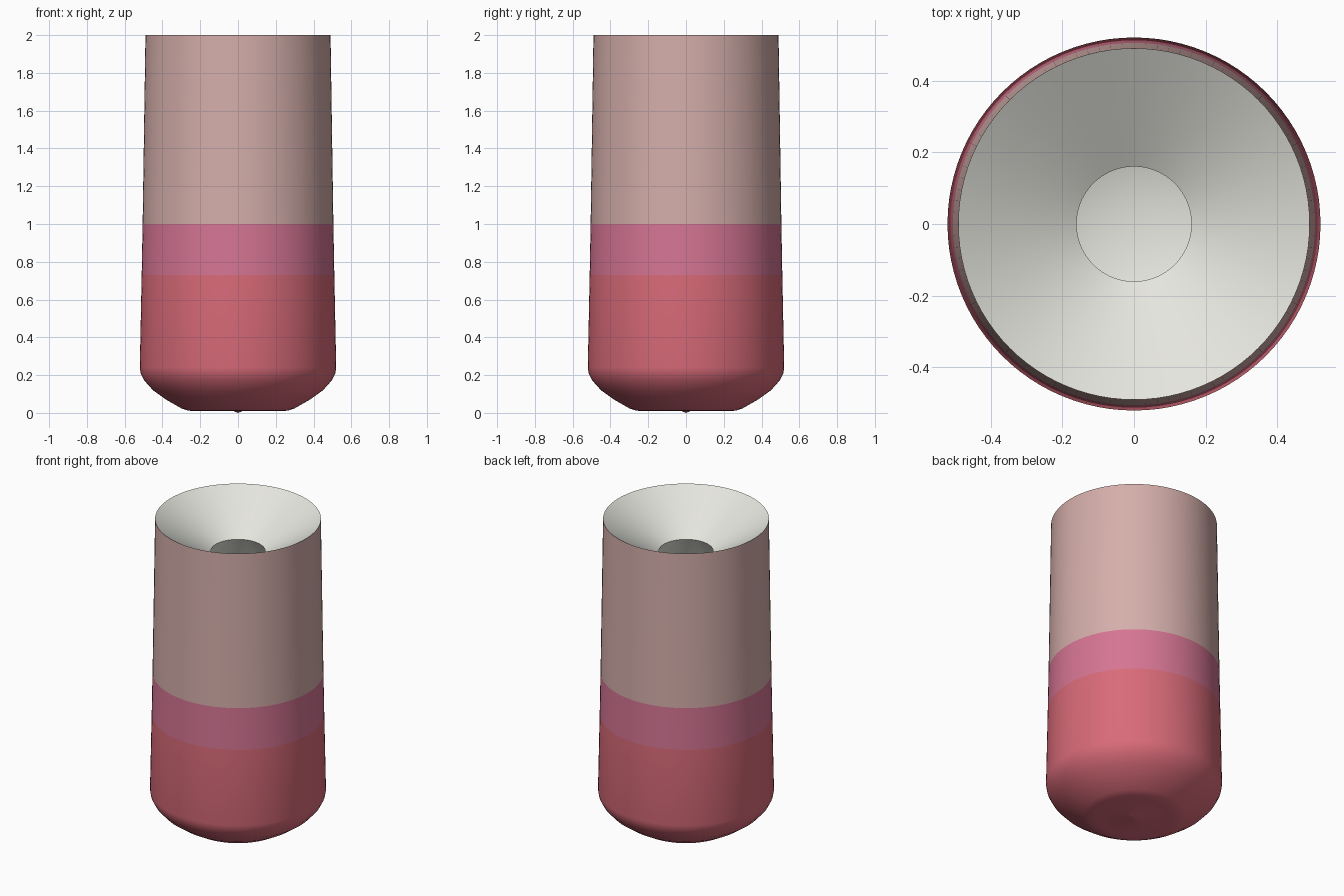
import bpy, bmesh, math

if "Cube" in bpy.data.objects:
    bpy.data.objects.remove(bpy.data.objects["Cube"])

SEGMENTS = 96


def material(name, rgb):
    m = bpy.data.materials.new(name)
    lin = [(c / 255 / 12.92 if c / 255 <= 0.04045 else ((c / 255 + 0.055) / 1.055) ** 2.4) for c in rgb]
    m.diffuse_color = (*lin, 1)
    m.use_nodes = True
    m.node_tree.nodes["Principled BSDF"].inputs["Base Color"].default_value = m.diffuse_color
    return m


def lathe(name, profile, mats, rule=lambda z: 0):
    """Turn an (r, z) profile about z; rule picks the material from face height."""
    bm = bmesh.new()
    verts = [bm.verts.new((r, 0, z)) for r, z in profile]
    edges = [bm.edges.new(p) for p in zip(verts, verts[1:])]
    bmesh.ops.spin(bm, geom=verts + edges, cent=(0, 0, 0), axis=(0, 0, 1),
                   angle=2 * math.pi, steps=SEGMENTS)
    bmesh.ops.remove_doubles(bm, verts=bm.verts, dist=1e-5)
    bm.normal_update()
    for f in bm.faces:
        f.material_index = rule(f.calc_center_median().z)
    mesh = bpy.data.meshes.new(name)
    bm.to_mesh(mesh)
    bm.free()
    obj = bpy.data.objects.new(name, mesh)
    bpy.context.collection.objects.link(obj)
    for m in mats:
        mesh.materials.append(m)
    bpy.ops.object.select_all(action='DESELECT')
    obj.select_set(True)
    bpy.context.view_layer.objects.active = obj
    bpy.ops.object.shade_smooth_by_angle(angle=math.radians(35))
    return obj


red = material("rose_red", (217, 107, 121))
pink = material("mid_pink", (214, 117, 148))
dusty = material("dusty_pink", (212, 174, 170))
white = material("warm_white", (229, 229, 222))

# Outer shell: small nub, rounded base, tapering wall in three colour bands
shell = [(0, 0), (0.022, 0.009), (0.22, 0.009), (0.265, 0.012), (0.30, 0.024), (0.38, 0.07),
         (0.45, 0.12), (0.495, 0.17), (0.515, 0.21), (0.52, 0.24),
         (0.51, 0.73), (0.505, 1.0), (0.49, 2.0)]
lathe("outer_shell", shell, [red, pink, dusty],
      lambda z: 0 if z < 0.73 else 1 if z < 1.0 else 2)

# Inner lining: funnel mouth, narrow neck, flared chamber with conical floor
lining = [(0.49, 2.0), (0.16, 1.79), (0.48, 1.2), (0.49, 0.6), (0, 0.015)]
lathe("inner_lining", lining, [white])

# Make the faces point away from the solid wall
for name, outward in (("outer_shell", True), ("inner_lining", False)):
    mesh = bpy.data.objects[name].data
    side = max(mesh.polygons, key=lambda p: p.area)
    facing = side.normal.x * side.center.x + side.normal.y * side.center.y
    if (facing > 0) != outward:
        mesh.flip_normals()
